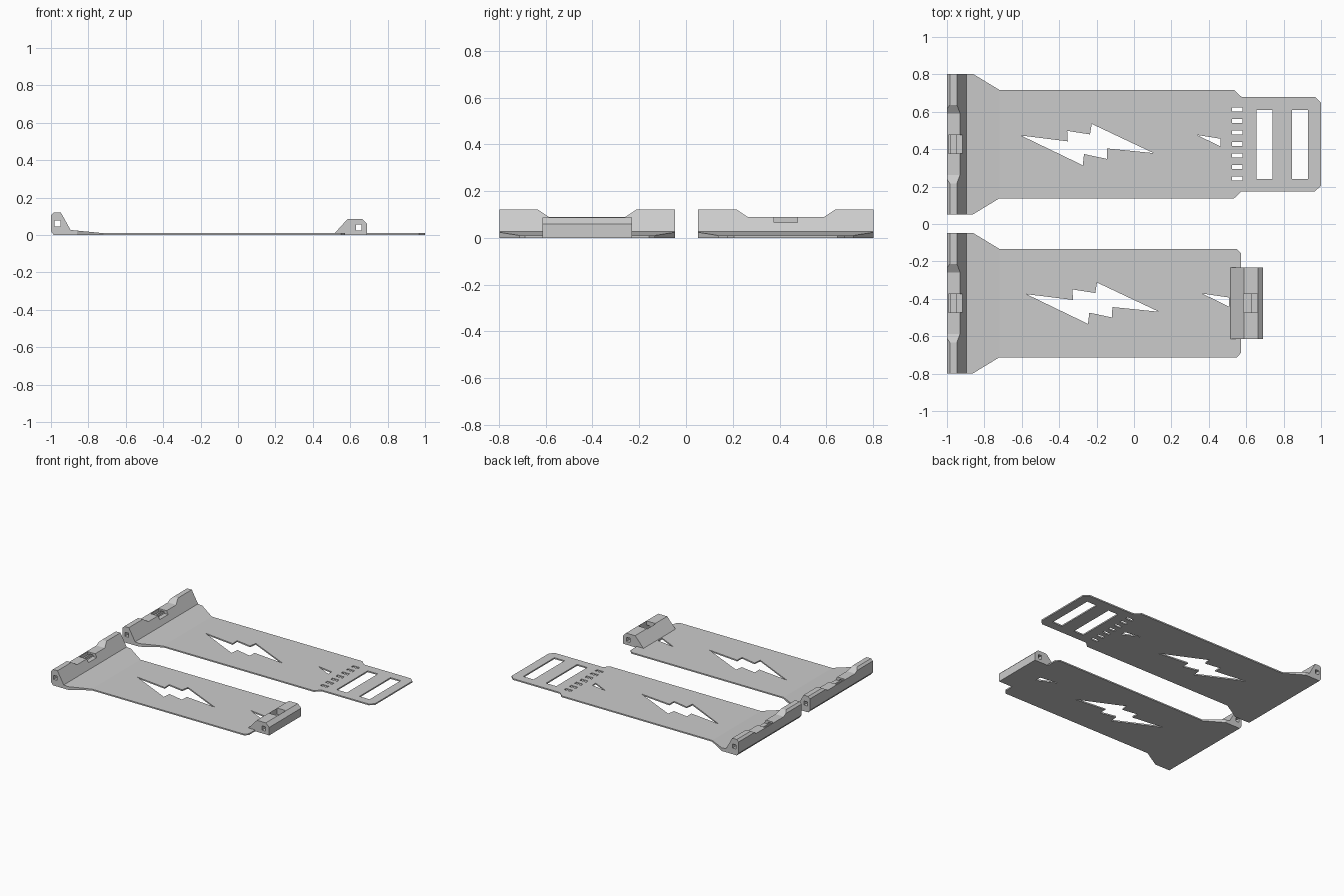
import bpy, bmesh
from mathutils import Vector

cube = bpy.data.objects.get("Cube")
if cube:
    bpy.data.objects.remove(cube)

GREY = (0.6, 0.6, 0.6, 1)
grey = bpy.data.materials.new("light grey plastic")
grey.use_nodes = True
grey.diffuse_color = GREY
grey.node_tree.nodes["Principled BSDF"].inputs["Base Color"].default_value = GREY

PLATE = 0.01    # strap thickness
RAMP = 0.027    # flare height at the hinge


def rect(a0, a1, b0, b1):
    return [(a0, b0), (a1, b0), (a1, b1), (a0, b1)]


def add_prism(bm, pts, axis, lo, hi):
    """Extrude a 2D profile along one axis."""
    place = {"x": lambda a, b, t: (t, a, b),
             "y": lambda a, b, t: (a, t, b),
             "z": lambda a, b, t: (a, b, t)}[axis]
    ends = [[bm.verts.new(place(a, b, t)) for a, b in pts] for t in (lo, hi)]
    faces = [bm.faces.new(ends[0]), bm.faces.new(ends[1])]
    n = len(pts)
    for i in range(n):
        j = (i + 1) % n
        faces.append(bm.faces.new((ends[0][i], ends[0][j], ends[1][j], ends[1][i])))
    bmesh.ops.recalc_face_normals(bm, faces=faces)


def make(name, prisms):
    bm = bmesh.new()
    for p in prisms:
        add_prism(bm, *p)
    mesh = bpy.data.meshes.new(name)
    bm.to_mesh(mesh)
    bm.free()
    mesh.materials.append(grey)
    ob = bpy.data.objects.new(name, mesh)
    bpy.context.collection.objects.link(ob)
    return ob


def cut(ob, prisms):
    """Carve prisms out of a part, then drop the cutters."""
    for p in prisms:
        cutter = make("cutter", [p])
        cutter.hide_render = True
        mod = ob.modifiers.new("cut", "BOOLEAN")
        mod.operation, mod.solver, mod.object = "DIFFERENCE", "EXACT", cutter
        bpy.context.view_layer.objects.active = ob
        bpy.ops.object.modifier_apply(modifier=mod.name)
        bpy.data.objects.remove(cutter)


def hinge(name, yc):
    """Wide hinge block with pin channel, notch and centre pocket."""
    profile = [(-0.985, 0), (-0.895, 0), (-0.895, RAMP), (-0.947, 0.12),
               (-0.985, 0.12), (-1, 0.105), (-1, 0.02)]
    ob = make(name, [(profile, "y", yc - 0.375, yc + 0.375)])
    notch = [(yc - 0.225, 0.13), (yc - 0.165, 0.09), (yc + 0.165, 0.09), (yc + 0.225, 0.13)]
    cut(ob, [(notch, "x", -1.1, -0.8),
             (rect(-0.98, -0.95, 0.046, 0.077), "y", yc - 0.5, yc + 0.5),
             (rect(-0.992, -0.91, yc - 0.05, yc + 0.05), "z", 0.065, 0.2)])


def flare(name, yc):
    """Tapering ramp from the hinge down to the strap."""
    half = [(-0.895, 0.375), (-0.86, 0.375), (-0.72, 0.29)]
    pts = [(x, yc + y) for x, y in half] + [(x, yc - y) for x, y in reversed(half)]
    ob = make(name, [(pts, "z", 0, RAMP)])
    for v in ob.data.vertices:
        if v.co.z > PLATE:
            v.co.z = PLATE + (RAMP - PLATE) * (-0.72 - v.co.x) / 0.175


def strap(name, yc, edge, holes):
    """Flat strap, its outline mirrored about its centre line."""
    half = [(-0.72, 0.29)] + edge
    pts = [(x, yc + y) for x, y in half] + [(x, yc - y) for x, y in reversed(half)]
    ob = make(name, [(pts, "z", 0, PLATE)])
    cut(ob, [(h, "z", -0.1, 0.1) for h in holes])


# Zigzag cut-out and its small trailing tip
ZIGZAG = [(-0.604, 0.473), (-0.354, 0.442), (-0.357, 0.498), (-0.235, 0.479),
          (-0.226, 0.535), (0.105, 0.379), (-0.144, 0.404), (-0.145, 0.348),
          (-0.267, 0.374), (-0.274, 0.314)]
TIP = [(0.337, 0.476), (0.463, 0.456), (0.463, 0.414)]


def shifted(pts):
    return [(x + 0.028, y - 0.848) for x, y in pts]


# Back strap with adjustment slots
BACK, FRONT = 0.427, -0.423
slots = [rect(0.525, 0.58, y - 0.011, y + 0.011)
         for y in [BACK + 0.0615 * i for i in range(-3, 4)]]
slots += [rect(x, x + 0.085, 0.24, 0.61) for x in (0.655, 0.845)]
hinge("back_hinge", BACK)
flare("back_flare", BACK)
strap("back_strap", BACK,
      [(0.535, 0.29), (0.575, 0.252), (0.968, 0.252), (1, 0.222)],
      [ZIGZAG, TIP] + slots)

# Front strap with a narrow pin block at its end
hinge("front_hinge", FRONT)
flare("front_flare", FRONT)
front_tip = shifted(TIP)
front_tip[1:] = [(0.508, -0.393), (0.508, -0.442)]
strap("front_strap", FRONT, [(0.55, 0.29), (0.573, 0.265)], [shifted(ZIGZAG), front_tip])

block = [(0.517, PLATE), (0.573, PLATE), (0.573, 0), (0.69, 0), (0.69, 0.06),
         (0.662, 0.087), (0.587, 0.087)]
pin_block = make("front_pin_block", [(block, "y", -0.614, -0.232)])
cut(pin_block, [(rect(0.63, 0.66, 0.024, 0.056), "y", -0.8, 0),
                (rect(0.585, 0.66, FRONT - 0.0, FRONT + 0.05), "z", 0.04, 0.2),
                (rect(0.585, 0.66, FRONT - 0.05, FRONT + 0.001), "z", 0.04, 0.2)])
